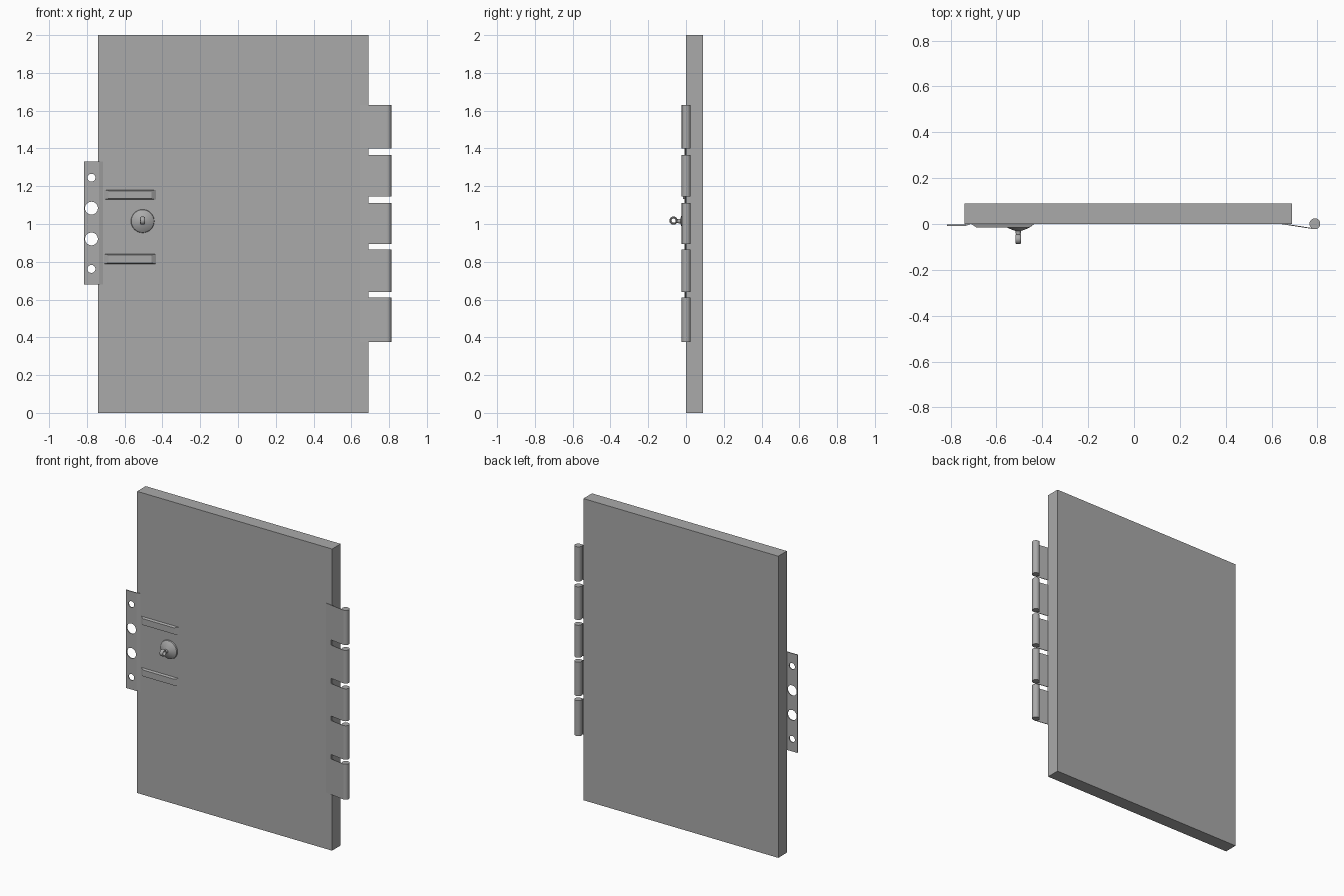
import bpy, bmesh, math
from mathutils import Matrix, Vector

cube = bpy.data.objects.get("Cube")
if cube:
    bpy.data.objects.remove(cube, do_unlink=True)

grey = bpy.data.materials.new("plain grey")
grey.use_nodes = True
tone = (0.4, 0.4, 0.4, 1)
grey.diffuse_color = tone
grey.node_tree.nodes["Principled BSDF"].inputs["Base Color"].default_value = tone


def finish(name, bm, smooth=False):
    bmesh.ops.recalc_face_normals(bm, faces=bm.faces)
    mesh = bpy.data.meshes.new(name)
    bm.to_mesh(mesh)
    bm.free()
    mesh.materials.append(grey)
    obj = bpy.data.objects.new(name, mesh)
    bpy.context.collection.objects.link(obj)
    bpy.ops.object.select_all(action='DESELECT')
    obj.select_set(True)
    bpy.context.view_layer.objects.active = obj
    if smooth:
        bpy.ops.object.shade_smooth_by_angle(angle=math.radians(35))
    return obj


def add_prism(bm, outline, low, high):
    """Extrude an xy outline upward between two heights."""
    face = bm.faces.new([bm.verts.new((x, y, low)) for x, y in outline])
    top = bmesh.ops.extrude_face_region(bm, geom=[face])["geom"]
    verts = [v for v in top if isinstance(v, bmesh.types.BMVert)]
    bmesh.ops.translate(bm, verts=verts, vec=(0, 0, high - low))


def add_cylinder(bm, centre, radius, depth, axis='Z', segments=32):
    turn = Matrix.Rotation(math.pi / 2, 4, 'X') if axis == 'Y' else Matrix()
    bmesh.ops.create_cone(bm, cap_ends=True, segments=segments, radius1=radius,
                          radius2=radius, depth=depth,
                          matrix=Matrix.Translation(centre) @ turn)


def add_lathe(bm, centre, profile, axis, segments=32):
    """Spin (radius, offset) points around a line through centre."""
    centre, axis = Vector(centre), Vector(axis)
    side = axis.orthogonal().normalized()
    points = [bm.verts.new(centre + side * r + axis * h) for r, h in profile]
    edges = [bm.edges.new(pair) for pair in zip(points, points[1:])]
    bmesh.ops.spin(bm, geom=points + edges, cent=centre, axis=axis,
                   angle=math.tau, steps=segments)
    bmesh.ops.remove_doubles(bm, verts=bm.verts, dist=0.0003)


# Main slab
bm = bmesh.new()
add_prism(bm, [(-0.74, 0), (0.69, 0), (0.69, 0.09), (-0.74, 0.09)], 0, 2)
finish("door_panel", bm)

# Bent latch plate with four round holes
bm = bmesh.new()
add_prism(bm, [(-0.815, -0.009), (-0.737, -0.009), (-0.715, -0.001),
               (-0.735, -0.001), (-0.741, -0.003), (-0.815, -0.003)], 0.68, 1.33)
plate = finish("latch_plate", bm)
bm = bmesh.new()
for z, radius in ((1.245, 0.021), (1.084, 0.034), (0.921, 0.034), (0.762, 0.021)):
    add_cylinder(bm, (-0.776, 0, z), radius, 0.1, 'Y')
cutter = finish("hole_cutter", bm)
cutter.hide_render = True
cut = plate.modifiers.new("holes", 'BOOLEAN')
cut.operation, cut.solver, cut.object = 'DIFFERENCE', 'EXACT', cutter
bpy.context.view_layer.objects.active = plate
bpy.ops.object.modifier_apply(modifier=cut.name)
bpy.data.objects.remove(cutter, do_unlink=True)

# Two raised bars with sloping ends
for name, z in (("upper_bar", 1.155), ("lower_bar", 0.815)):
    bm = bmesh.new()
    bmesh.ops.create_cube(bm, size=1)
    for v in bm.verts:
        front = v.co.y < 0
        length, height = (0.228, 0.042) if front else (0.276, 0.052)
        v.co = (-0.572 + v.co.x * length, -0.016 if front else 0, z + v.co.z * height)
    finish(name, bm)

# Domed rosette with a short stem
bm = bmesh.new()
add_lathe(bm, (-0.505, 0, 1.015), [(0.062, 0), (0.06, 0.008), (0.048, 0.016),
          (0.03, 0.024), (0.012, 0.03), (0.01, 0.05), (0, 0.05)], (0, -1, 0))
finish("knob_dome", bm, True)

# Pull ring, flattened into a band
bm = bmesh.new()
tube = [(0.0165 + 0.0055 * math.cos(a), 0.0125 * math.sin(a))
        for a in (math.tau * i / 12 for i in range(13))]
add_lathe(bm, (-0.505, -0.066, 1.018), tube, (1, 0, 0))
finish("pull_ring", bm, True)

# Hinge: slanted comb leaf with a barrel on every tab
tabs = [(0.375, 0.61), (0.64, 0.865), (0.895, 1.11), (1.145, 1.365), (1.40, 1.63)]


def slant(x):
    return -0.001 - (x - 0.645) * 0.155


def leaf_outline(start, end, thick=0.004):
    return [(start, slant(start)), (end, slant(end)),
            (end, slant(end) + thick), (start, slant(start) + thick)]


bm = bmesh.new()
for low, high in tabs:
    add_prism(bm, leaf_outline(0.645, 0.785), low, high)
for (_, low), (high, _) in zip(tabs, tabs[1:]):
    add_prism(bm, leaf_outline(0.645, 0.687), low, high)
finish("hinge_leaf", bm)
bm = bmesh.new()
for low, high in tabs:
    add_cylinder(bm, (0.789, 0.001, (low + high) / 2), 0.0235, high - low)
finish("hinge_barrels", bm, True)
